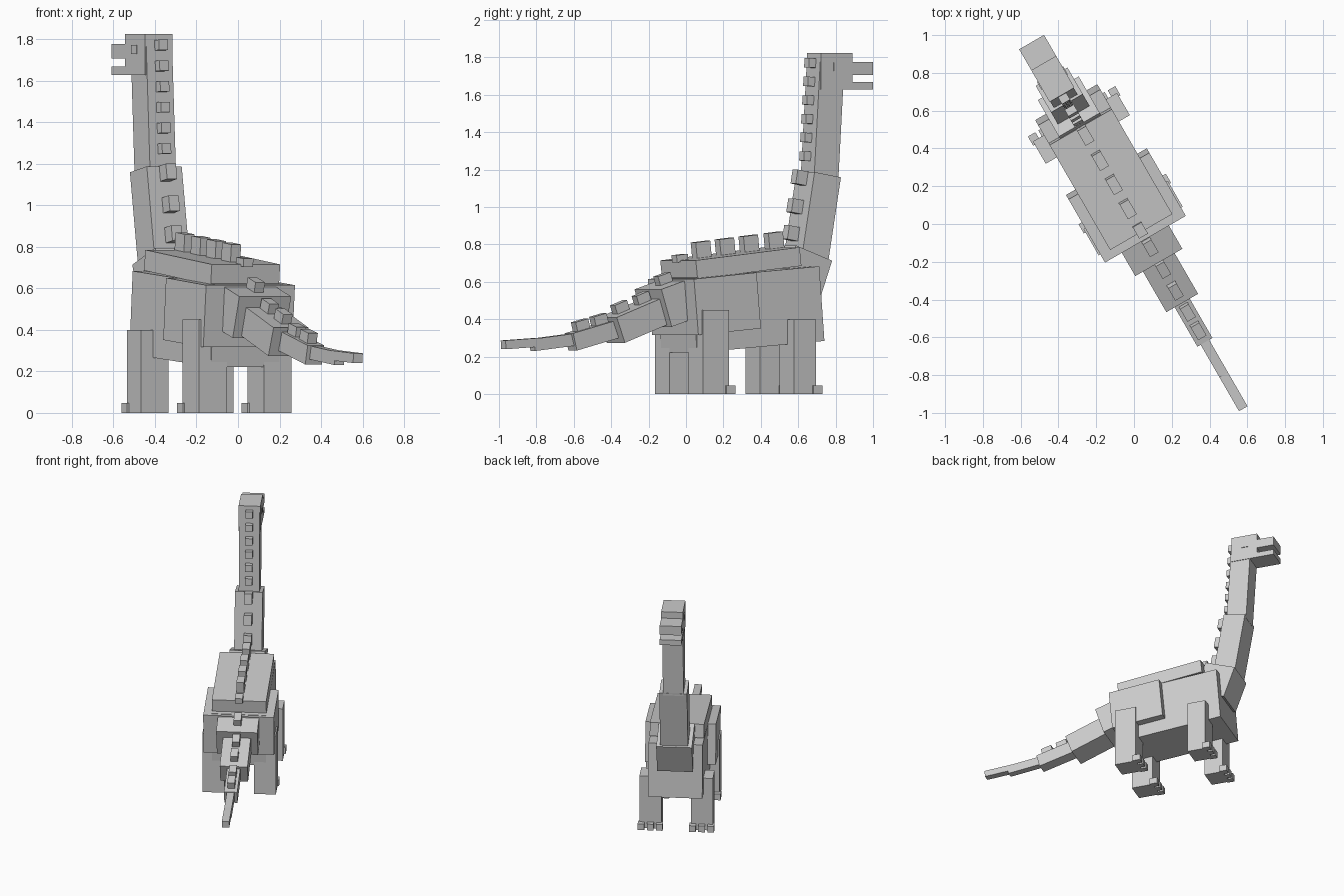
import bpy
import bmesh
from math import radians
from mathutils import Matrix, Vector

default_cube = bpy.data.objects.get("Cube")
if default_cube:
    bpy.data.objects.remove(default_cube)

# Single plain grey finish
grey = bpy.data.materials.new("plain_grey")
grey.use_nodes = True
colour = (0.6, 0.6, 0.6, 1)
grey.diffuse_color = colour
grey.node_tree.nodes["Principled BSDF"].inputs["Base Color"].default_value = colour

# The animal walks along its own y axis and is turned in plan
placement = Matrix.Rotation(radians(30), 4, "Z") @ Matrix.Translation((0.012, 0, 0))


def beam(name, start, end, depth, half_width, side=0):
    """Box whose top (or back) edge runs from start to end in the (y, z) plane."""
    start, end = Vector(start), Vector(end)
    along = (end - start).normalized()
    drop = Vector((along.y, -along.x)) * depth
    profile = (start, end, end + drop, start + drop)
    bm = bmesh.new()
    rings = [[bm.verts.new((x, p.x, p.y)) for p in profile]
             for x in (side - half_width, side + half_width)]
    bm.faces.new(rings[0])
    bm.faces.new(rings[1])
    for i in range(4):
        j = (i + 1) % 4
        bm.faces.new((rings[0][i], rings[0][j], rings[1][j], rings[1][i]))
    bmesh.ops.recalc_face_normals(bm, faces=bm.faces)
    mesh = bpy.data.meshes.new(name)
    bm.to_mesh(mesh)
    bm.free()
    mesh.materials.append(grey)
    obj = bpy.data.objects.new(name, mesh)
    obj.matrix_world = placement
    bpy.context.collection.objects.link(obj)
    return obj


def block(name, back, front, bottom, top, half_width, side=0):
    """Upright box."""
    return beam(name, (back, top), (front, top), top - bottom, half_width, side)


def spikes(name, edge, positions, length, height, half_width):
    """Row of small blocks standing on an edge, at the given fractions of it."""
    start, end = Vector(edge[0]), Vector(edge[1])
    along = (end - start).normalized()
    out = Vector((-along.y, along.x)) * height
    for f in positions:
        middle = start.lerp(end, f) + out
        half = along * length / 2
        beam(name, middle - half, middle + half, height * 1.3, half_width)


# Trunk
beam("torso", (-0.08, 0.62), (0.706, 0.683), 0.4, 0.19)
beam("hips", (-0.1, 0.615), (0.286, 0.65), 0.3, 0.247)
back_edge = ((-0.056, 0.715), (0.585, 0.785))
beam("back_plate", *back_edge, 0.1, 0.19)

# Neck
beam("neck_base", (0.6, 0.795), (0.823, 0.713), 0.24, 0.125)
low_edge = ((0.655, 0.75), (0.731, 1.187))
beam("lower_neck", *low_edge, 0.165, 0.097)
high_edge = ((0.742, 1.15), (0.783, 1.82))
beam("upper_neck", *high_edge, 0.15, 0.072)

# Head
block("skull", 0.783, 0.977, 1.628, 1.824, 0.076)
block("upper_snout", 0.95, 1.105, 1.706, 1.775, 0.076)
block("lower_jaw", 0.95, 1.105, 1.628, 1.668, 0.076)
for side in (-1, 1):
    block("eye", 0.86, 0.91, 1.728, 1.772, 0.008, side * 0.073)

# Tail, from root to tip
tail_parts = (
    ("tail_root", ((-0.242, 0.56), (-0.04, 0.625)), 0.21, 0.144, (0.5,)),
    ("tail_second", ((-0.49, 0.41), (-0.18, 0.525)), 0.145, 0.097, (0.27, 0.7)),
    ("tail_third", ((-0.73, 0.325), (-0.44, 0.4)), 0.095, 0.046, (0.27, 0.66)),
    ("tail_fourth", ((-0.96, 0.295), (-0.7, 0.325)), 0.065, 0.026, ()),
    ("tail_tip", ((-1.136, 0.287), (-0.93, 0.3)), 0.047, 0.026, ()),
)
for name, edge, depth, half_width, places in tail_parts:
    beam(name, *edge, depth, half_width)
    spikes("tail_spike", edge, places, 0.08, 0.05, 0.026)

# Spikes on the back and neck
spikes("back_spike", back_edge, (0.23, 0.46, 0.69, 0.93), 0.09, 0.085, 0.027)
spikes("rump_spike", back_edge, (0.02,), 0.07, 0.03, 0.027)
spikes("lower_neck_spike", low_edge, (0.24, 0.57, 0.92), 0.075, 0.065, 0.028)
spikes("upper_neck_spike", high_edge, [0.18 + 0.149 * i for i in range(6)],
       0.05, 0.042, 0.025)

# Legs with three toes each
for label, middle, half_length, top in (("front", 0.578, 0.068, 0.4),
                                        ("rear", 0.03, 0.08, 0.45)):
    for side_name, side in (("right", 0.18), ("left", -0.18)):
        front = middle + half_length
        block(f"{label}_{side_name}_leg", middle - half_length, front, 0, top, 0.077, side)
        for toe in (-1, 0, 1):
            block(f"{label}_{side_name}_toe", front - 0.02, front + 0.036,
                  0, 0.047, 0.023, side + toe * 0.064)
